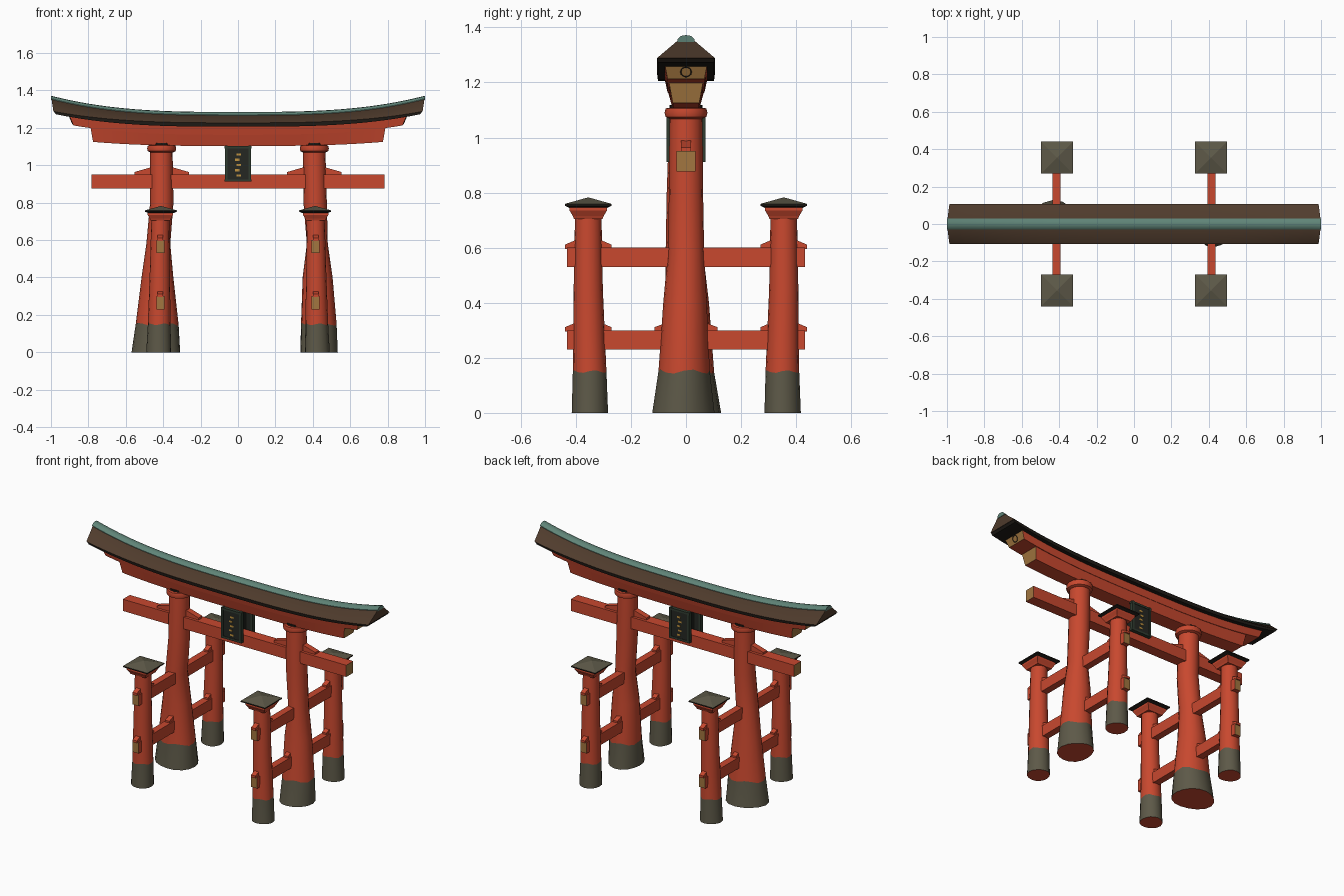
import bpy, bmesh, math
from mathutils import Vector

if "Cube" in bpy.data.objects:
    bpy.data.objects.remove(bpy.data.objects["Cube"])


def material(name, rgb):
    m = bpy.data.materials.new(name)
    m.use_nodes = True
    m.diffuse_color = (*rgb, 1)
    m.node_tree.nodes["Principled BSDF"].inputs["Base Color"].default_value = (*rgb, 1)
    return m


RED = material("vermilion paint", (0.58, 0.065, 0.028))
STONE = material("weathered stone", (0.11, 0.1, 0.065))
BROWN = material("roof bark brown", (0.08, 0.045, 0.026))
BLACK = material("dark eave", (0.014, 0.011, 0.008))
TEAL = material("aged copper", (0.115, 0.23, 0.185))
TAN = material("beam end tan", (0.36, 0.18, 0.05))
BOARD = material("plaque black", (0.018, 0.02, 0.016))
FRAME = material("plaque frame green", (0.03, 0.045, 0.03))
GOLD = material("gold", (0.55, 0.3, 0.05))


def loft(name, rings, mats, side=lambda i: 0, caps=(0, 0), smooth=False):
    """Skin equal rings of points; side(i) colours the band after ring i."""
    bm = bmesh.new()
    rows = [[bm.verts.new(p) for p in ring] for ring in rings]
    n = len(rows[0])
    for i in range(len(rows) - 1):
        for j in range(n):
            k = (j + 1) % n
            f = bm.faces.new((rows[i][j], rows[i][k], rows[i + 1][k], rows[i + 1][j]))
            f.material_index = side(i)
    for row, c in zip((rows[0], rows[-1]), caps):
        bm.faces.new(row).material_index = c
    bmesh.ops.recalc_face_normals(bm, faces=bm.faces)
    me = bpy.data.meshes.new(name)
    bm.to_mesh(me)
    bm.free()
    for m in mats:
        me.materials.append(m)
    ob = bpy.data.objects.new(name, me)
    bpy.context.collection.objects.link(ob)
    if smooth:
        bpy.ops.object.select_all(action="DESELECT")
        ob.select_set(True)
        bpy.context.view_layer.objects.active = ob
        bpy.ops.object.shade_smooth_by_angle(angle=math.radians(40))
    return ob


def rect(cx, cy, hx, hy, z):
    return [(cx + a * hx, cy + b * hy, z) for a, b in ((-1, -1), (1, -1), (1, 1), (-1, 1))]


def box(name, cx, cy, hx, hy, z0, z1, mat):
    return loft(name, [rect(cx, cy, hx, hy, z0), rect(cx, cy, hx, hy, z1)], [mat])


def circle(cx, cy, rx, ry, z, n=16, wave=0.0, lift=0.0):
    pts = []
    for k in range(n):
        a = 2 * math.pi * k / n
        w = 1 + wave * math.sin(3 * a + cx * 5)
        pts.append((cx + rx * w * math.cos(a), cy + ry * w * math.sin(a),
                    z + lift * math.sin(4 * a + cx)))
    return pts


def sweep(name, half, mat, cap, stations=40):
    """Upswept beam: half section of (y, z, end rise, end x), mirrored in y."""
    section = half + [(-y, z, r, e) for y, z, r, e in reversed(half) if y > 0]
    rings = []
    for i in range(stations + 1):
        t = 2 * i / stations - 1
        rings.append([(t * e, y, z + r * abs(t) ** 3) for y, z, r, e in section])
    return loft(name, rings, [mat, cap], caps=(1, 1), smooth=True)


def wedge(name, start, direction, length, width, tall, low):
    """Sloping key resting on a beam, tall end against the pillar."""
    s, d = Vector(start), Vector(direction)
    side = d.cross(Vector((0, 0, 1))) * width / 2
    rings = []
    for at, h in ((s, tall), (s + d * length, low)):
        up = Vector((0, 0, h))
        foot = Vector((0, 0, -0.004))
        rings.append([at - side + foot, at + side + foot, at + side + up, at - side + up])
    loft(name, rings, [RED])


# Main pillars: rows of (z, outer x, inner x, y radius, y lean)
left_rows = ((0, .53, .33, .113, -.012), (.15, .525, .335, .093, -.008), (.4, .505, .345, .079, -.004),
             (.58, .48, .368, .066, 0), (.8, .475, .35, .062, 0), (1.09, .467, .347, .06, 0))
right_rows = ((0, .565, .305, .113, .012), (.15, .545, .315, .093, .008), (.4, .515, .345, .079, .004),
              (.58, .49, .362, .068, -.006), (.8, .47, .345, .064, -.006), (1.09, .47, .35, .06, 0))
for label, s, rows in (("left", 1, left_rows), ("right", -1, right_rows)):
    rings = []
    for i, (z, o, n, ry, lean) in enumerate(rows):
        rings.append(circle(s * (o + n) / 2, lean, (o - n) / 2, ry, z,
                            wave=max(0, .04 - i * .015), lift=.008 if i == 1 else 0))
    loft(label + "_pillar", rings, [RED, STONE], side=lambda i: int(i == 0), smooth=True)
    cx = s * .408
    loft(label + "_pillar_collar", [circle(cx, 0, r, r, z) for r, z in
         ((.06, 1.068), (.074, 1.075), (.078, 1.09), (.074, 1.106), (.06, 1.108))], [RED], smooth=True)
    loft(label + "_pillar_seat", [circle(cx, 0, .06, .06, z) for z in (1.1, 1.118)], [BLACK])
    for d in (-1, 1):
        wedge(label + "_pillar_key", (cx + d * .055, 0, .95), (d, 0, 0), .09, .036, .04, .014)

    # Side posts with square caps
    x = s * .415
    for end, e in (("front", -1), ("back", 1)):
        y = e * .355
        tag = f"{label}_{end}_post"
        post = ((0, .066, .008), (.15, .061, .006), (.45, .053, .003), (.72, .048, 0))
        loft(tag, [circle(x + s * dx, y - (.005 * e if z < .2 else 0), r, r, z, wave=.03 if z < .1 else 0,
                          lift=.005 if z == .15 else 0) for z, r, dx in post],
             [RED, STONE], side=lambda i: int(i == 0), smooth=True)
        loft(tag + "_capital", [rect(x, y, h, h, z) for h, z in
             ((.052, .705), (.056, .715), (.068, .735), (.068, .75))], [RED])
        loft(tag + "_cap", [rect(x - s * .003, y, h, h, z) for h, z in
             ((.07, .745), (.085, .752), (.085, .759), (.003, .782))],
             [BLACK, STONE], side=lambda i: int(i == 2), caps=(0, 1))
        for top in (.3, .6):
            for d in (-1, 1):
                wedge(tag + "_key", (x, y + d * .045, top), (0, d, 0), .04, .03, .028, .011)
        wedge(tag + "_pillar_key", (x, e * .07, .3), (0, e, 0), .045, .03, .028, .011)

    # Tie beams linking posts to the pillar
    for part, z0 in (("lower", .23), ("upper", .53)):
        ends = [[(x + a * .022, yy, z0 + b * .07) for a, b in ((-1, 0), (1, 0), (1, 1), (-1, 1))]
                for yy in (-.432, .432)]
        loft(f"{label}_{part}_tie_beam", ends, [RED, TAN], caps=(1, 1))

# Straight cross beam with painted ends
loft("cross_beam", [[(xx, a * .035, z) for a, z in ((-1, .877), (1, .877), (1, .951), (-1, .951))]
                    for xx in (-.782, .782)], [RED, TAN], caps=(1, 1))

# Upswept lintels
sweep("lower_lintel", [(.066, 1.168, .055, .792), (.048, 1.103, .022, .775)], RED, TAN)
sweep("upper_lintel", [(.077, 1.21, .055, .902), (.067, 1.163, .05, .88)], RED, TAN)

# Roof: eave board, sloping covering, ridge
sweep("eave_board", [(.104, 1.228, .06, .985), (.102, 1.206, .067, .975)], BLACK, BLACK)
sweep("roof_covering", [(.028, 1.268, .086, .997), (.106, 1.227, .061, .987)], BROWN, BROWN)
sweep("roof_ridge", [(0, 1.285, .087, 1), (.018, 1.282, .087, 1), (.03, 1.27, .087, 1),
                     (.03, 1.26, .087, .998)], TEAL, TEAL)

# Painted ring on each upper lintel end
for s in (-1, 1):
    bpy.ops.mesh.primitive_torus_add(major_radius=.019, minor_radius=.0022, major_segments=24,
                                     minor_segments=6, location=(s * .892, 0, 1.238),
                                     rotation=(0, math.radians(90 + s * 23), 0))
    ring = bpy.context.object
    ring.name = "lintel_end_ring"
    ring.data.materials.append(BLACK)

# Framed plaques, front and back
for end, e in (("front", -1), ("back", 1)):
    y = e * .058
    box(end + "_plaque_board", 0, y, .062, .008, .92, 1.1, BOARD)
    for s in (-1, 1):
        box(end + "_plaque_side_frame", s * .063, y, .007, .012, .912, 1.105, FRAME)
    for z in (.912, 1.09):
        box(end + "_plaque_rail", 0, y, .072, .011, z, z + .013, FRAME)
    for k in range(5):
        box(end + "_plaque_gilding", .004 * (-1) ** k, e * .0665, .011, .0015,
            .94 + k * .028, .951 + k * .028, GOLD)
    box(end + "_plaque_bracket", 0, e * .042, .02, .01, .93, 1.08, BOARD)
